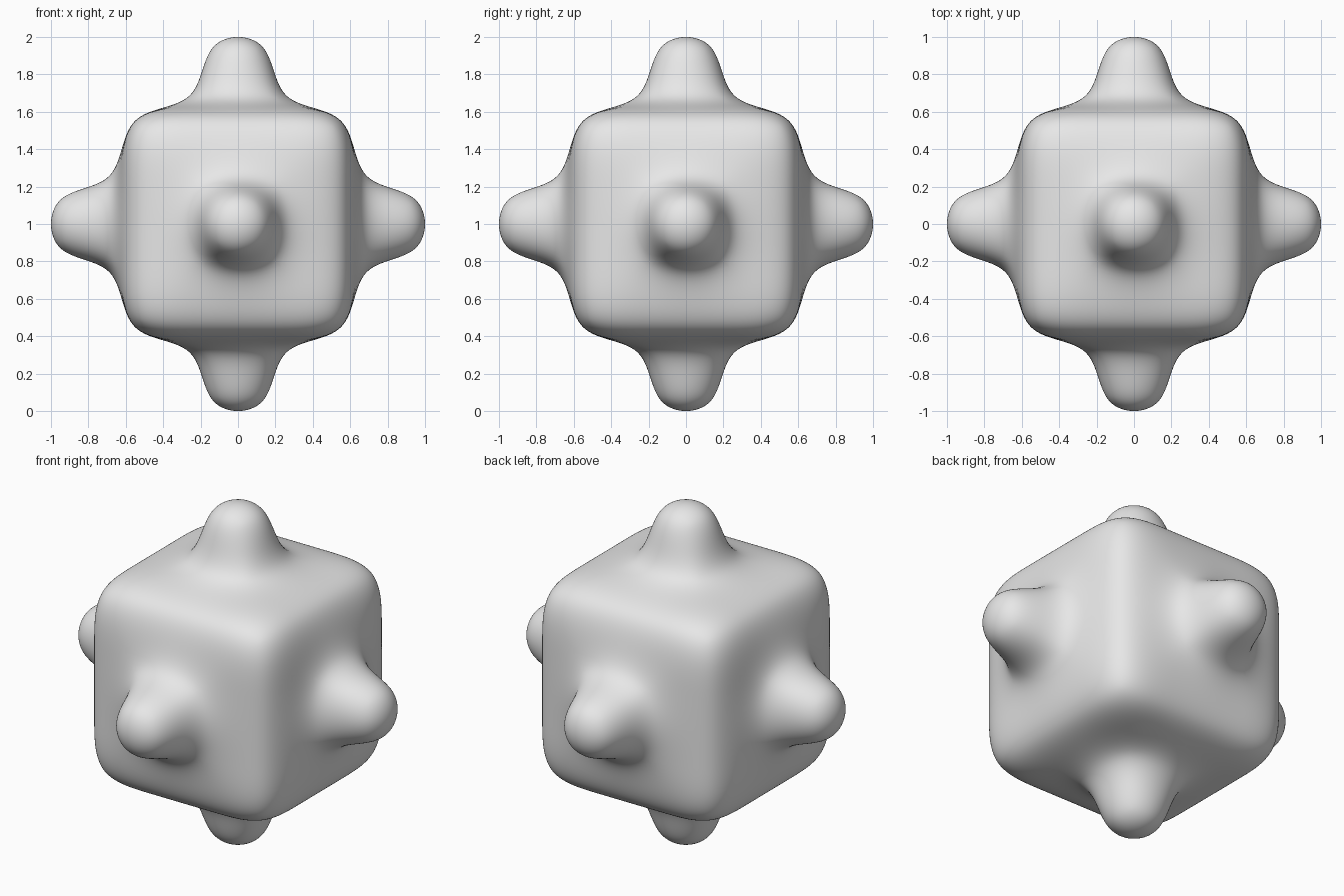
import bpy
import bmesh

default = bpy.data.objects.get("Cube")
if default:
    bpy.data.objects.remove(default, do_unlink=True)

CELL = 0.4133      # one third of the cube's side
HALF = 1.5 * CELL  # half the cage cube

# Plain grey material
grey = bpy.data.materials.new("light_grey")
grey.use_nodes = True
colour = (0.8, 0.8, 0.8, 1.0)
grey.diffuse_color = colour
grey.node_tree.nodes["Principled BSDF"].inputs["Base Color"].default_value = colour

# Cube cage, each side split into three by three cells
bm = bmesh.new()
bmesh.ops.create_cube(bm, size=2 * HALF)
bmesh.ops.subdivide_edges(bm, edges=bm.edges[:], cuts=2, use_grid_fill=True)
bm.normal_update()

# Middle cell of every side pulled out by one cell's width
centres = [f for f in bm.faces
           if sum(abs(c) > 0.1 for c in f.calc_center_median()) == 1]
for face in centres:
    push = face.normal.copy() * CELL
    top = bmesh.ops.extrude_discrete_faces(bm, faces=[face])["faces"][0]
    bmesh.ops.translate(bm, verts=top.verts[:], vec=push)

bmesh.ops.recalc_face_normals(bm, faces=bm.faces[:])
for face in bm.faces:
    face.smooth = True

mesh = bpy.data.meshes.new("knobbed_cube")
bm.to_mesh(mesh)
bm.free()
mesh.materials.append(grey)

# Rounded body standing on the floor
body = bpy.data.objects.new("knobbed_cube", mesh)
body.location.z = 1.0
bpy.context.collection.objects.link(body)
rounding = body.modifiers.new("rounding", "SUBSURF")
rounding.levels = 4
rounding.render_levels = 4
